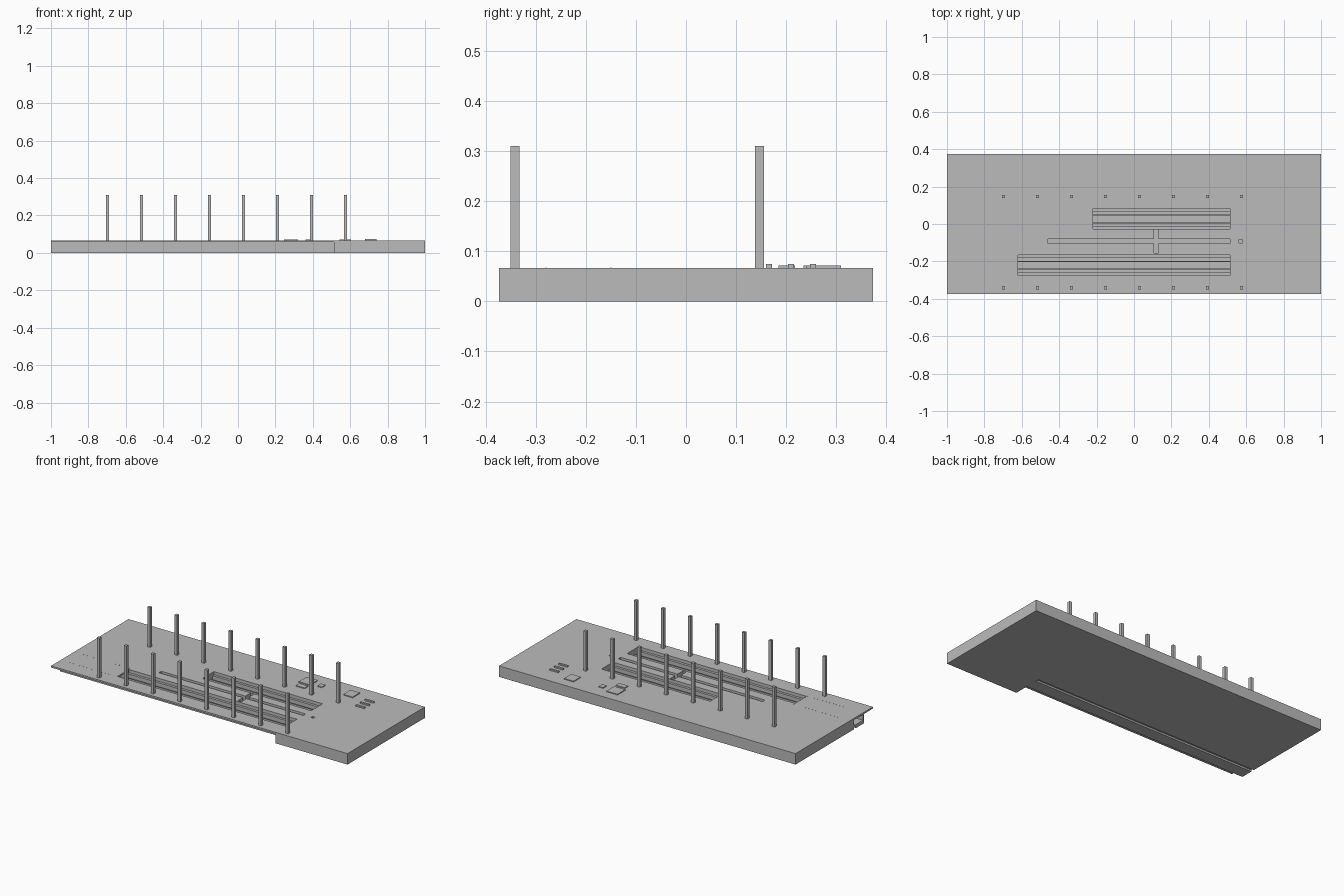
import bpy

if "Cube" in bpy.data.objects:
    bpy.data.objects.remove(bpy.data.objects["Cube"], do_unlink=True)

grey = bpy.data.materials.new("plain_grey")
grey.use_nodes = True
grey.diffuse_color = (0.5, 0.5, 0.5, 1)
grey.node_tree.nodes["Principled BSDF"].inputs["Base Color"].default_value = (0.5, 0.5, 0.5, 1)

TOP = 0.067      # upper surface of the deck
END = 0.513      # end wall of the track channels


def box(name, x, y, z):
    """Box from three (low, high) ranges."""
    bpy.ops.mesh.primitive_cube_add(size=1)
    ob = bpy.context.object
    ob.name = name
    spans = (x, y, z)
    for v in ob.data.vertices:
        v.co = [(a + b) / 2 + c * (b - a) for c, (a, b) in zip(v.co, spans)]
    ob.data.materials.append(grey)
    return ob


def cut(target, x, y, z):
    """Subtract a box from the target."""
    cutter = box("cutter", x, y, z)
    cutter.hide_render = True
    mod = target.modifiers.new("cut", "BOOLEAN")
    mod.operation = "DIFFERENCE"
    mod.solver = "EXACT"
    mod.object = cutter
    bpy.context.view_layer.objects.active = target
    bpy.ops.object.modifier_apply(modifier=mod.name)
    bpy.data.objects.remove(cutter, do_unlink=True)


# Deck, with its front underside cut away to leave a thin sheet
deck = box("deck", (-1, 1), (-0.373, 0.373), (0, TOP))
cut(deck, (-1.1, END), (-0.5, -0.19), (-0.1, 0.057))

# Track openings, middle stair slot, cross passages and shaft
tracks = {"front": (-0.62, -0.22), "back": (-0.22, 0.027)}
for start, mid in tracks.values():
    cut(deck, (start, END), (mid - 0.055, mid + 0.055), (0.02, 0.2))
cut(deck, (-0.46, END), (-0.104, -0.081), (0.04, 0.2))
for low, high in ((-0.155, -0.104), (-0.081, -0.03)):
    cut(deck, (0.107, 0.13), (low, high), (0.04, 0.2))
cut(deck, (0.562, 0.58), (-0.101, -0.084), (0.03, 0.2))

# Front channel bed with its outer wall, under the sheet
box("channel_bed", (-1, END), (-0.28, -0.21), (0, 0.022))
box("channel_floor", (-1, END), (-0.212, -0.188), (0.01, 0.022))
box("channel_wall", (-1, END), (-0.285, -0.277), (0, 0.058))

# Ledges, rails and sleepers in both openings
for name, (start, mid) in tracks.items():
    for side in (-1, 1):
        a, b = sorted((mid + side * 0.055, mid + side * 0.04))
        box(name + "_ledge", (start, END), (a, b), (0.02, 0.048))
        r = mid + side * 0.02
        box(name + "_rail", (start, END), (r - 0.003, r + 0.003), (0.02, 0.034))
    for i in range(int((END - start) / 0.045)):
        x = start + 0.02 + i * 0.045
        box(name + "_sleeper", (x, x + 0.012), (mid - 0.028, mid + 0.028), (0.018, 0.024))

# Fine dashed lines along the deck above the channel walls
for y in (-0.28, -0.15):
    for i in range(60):
        x = -0.945 + i * 0.0242
        if x < -0.63:
            box("dash", (x, x + 0.01), (y - 0.001, y + 0.001), (TOP - 0.003, TOP + 0.0006))

# Two rows of posts
for y in (-0.341, 0.147):
    for i in range(8):
        x = -0.698 + i * 0.1818
        box("post", (x - 0.009, x + 0.009), (y - 0.009, y + 0.009), (TOP - 0.002, 0.31))

# Low plates and bars on the back of the deck
for x, y in (((0.245, 0.32), (0.235, 0.31)), ((0.36, 0.39), (0.25, 0.285)),
             ((0.26, 0.32), (0.185, 0.218)), ((0.542, 0.605), (0.24, 0.31))):
    box("low_plate", x, y, (TOP - 0.002, 0.072))
for y in (0.166, 0.21, 0.254):
    box("bar", (0.68, 0.74), (y - 0.006, y + 0.006), (TOP - 0.002, 0.075))
